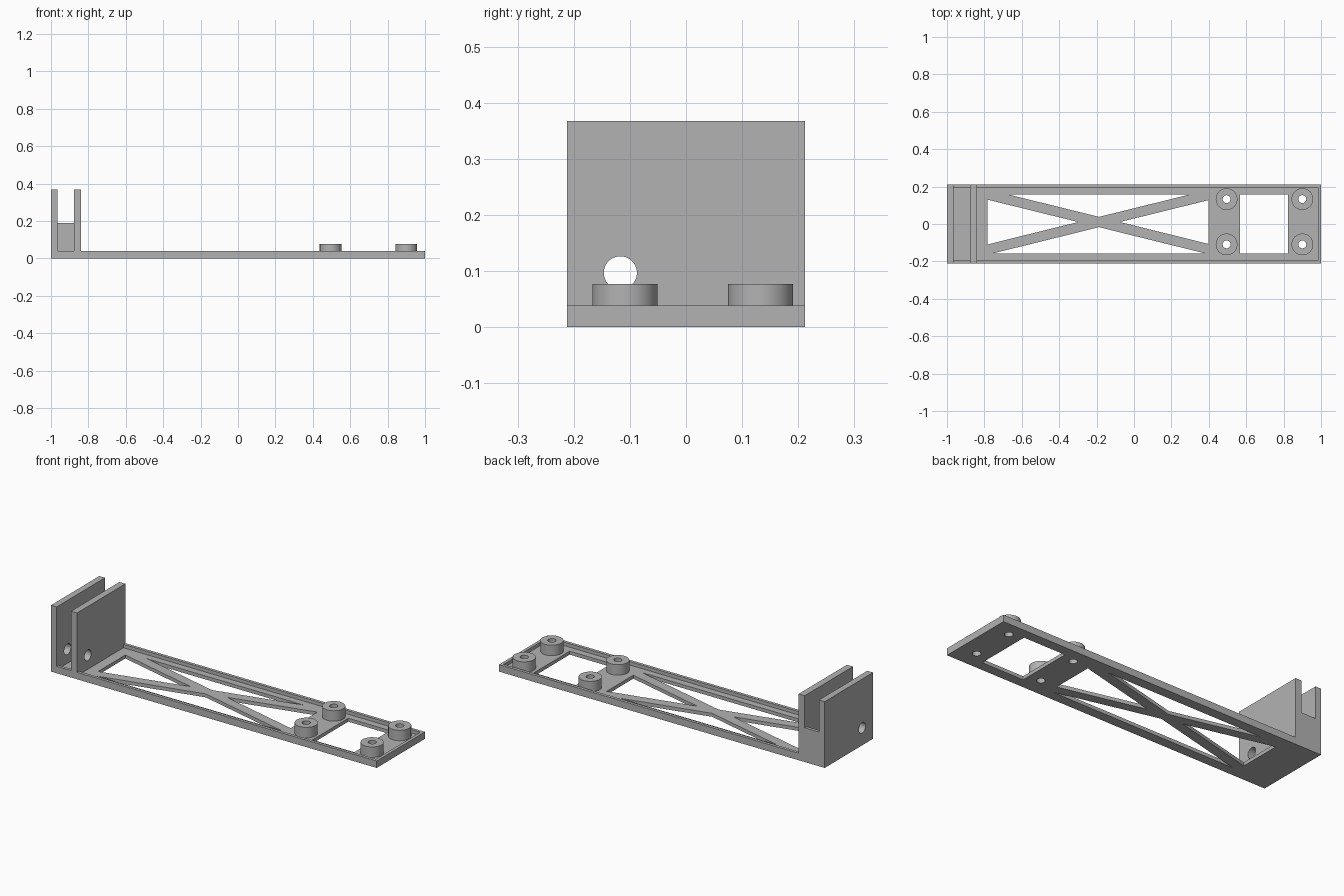
import bpy, bmesh
from math import radians
from mathutils import Matrix

default = bpy.data.objects.get("Cube")
if default:
    bpy.data.objects.remove(default, do_unlink=True)

# Single plain grey
grey = bpy.data.materials.new("plain_grey")
grey.use_nodes = True
colour = (0.45, 0.45, 0.45, 1)
grey.diffuse_color = colour
grey.node_tree.nodes["Principled BSDF"].inputs["Base Color"].default_value = colour

# Main dimensions
HALF_Y = 0.212           # half width of the bracket
INNER_Y = 0.195          # inside of the rim
FLOOR, RIM = 0.0193, 0.0385
TOP = 0.368              # top of the two uprights
BOSS_TOP = 0.0775
SLOT = (-0.965, -0.877)  # gap between the uprights
FACE = -0.84             # tray side of the second upright


def to_object(name, bm):
    bmesh.ops.recalc_face_normals(bm, faces=bm.faces)
    mesh = bpy.data.meshes.new(name)
    bm.to_mesh(mesh)
    bm.free()
    mesh.materials.append(grey)
    obj = bpy.data.objects.new(name, mesh)
    bpy.context.collection.objects.link(obj)
    return obj


def prism(name, outline, z0, z1):
    bm = bmesh.new()
    face = bm.faces.new([bm.verts.new((x, y, z0)) for x, y in outline])
    new = bmesh.ops.extrude_face_region(bm, geom=[face])["geom"]
    verts = [v for v in new if isinstance(v, bmesh.types.BMVert)]
    bmesh.ops.translate(bm, verts=verts, vec=(0, 0, z1 - z0))
    return to_object(name, bm)


def box(name, x0, x1, y0, y1, z0, z1):
    return prism(name, [(x0, y0), (x1, y0), (x1, y1), (x0, y1)], z0, z1)


def cylinder(name, radius, depth, centre, along_x=False):
    bm = bmesh.new()
    turn = Matrix.Rotation(radians(90), 4, 'Y') if along_x else Matrix()
    bmesh.ops.create_cone(bm, cap_ends=True, segments=48, radius1=radius,
                          radius2=radius, depth=depth,
                          matrix=Matrix.Translation(centre) @ turn)
    return to_object(name, bm)


def cut(target, cutter):
    cutter.hide_render = True
    mod = target.modifiers.new("cut", 'BOOLEAN')
    mod.operation, mod.solver, mod.object = 'DIFFERENCE', 'EXACT', cutter
    bpy.context.view_layer.objects.active = target
    bpy.ops.object.modifier_apply(modifier=mod.name)
    bpy.data.objects.remove(cutter, do_unlink=True)


def smooth(obj):
    bpy.ops.object.select_all(action='DESELECT')
    obj.select_set(True)
    bpy.context.view_layer.objects.active = obj
    bpy.ops.object.shade_smooth_by_angle(angle=radians(30))


# Bracket body: solid block, then the tray and the slot are cut away
body = box("bracket_body", -1, 1, -HALF_Y, HALF_Y, 0, TOP)
cut(body, box("tray_clearance", FACE, 1.2, -1, 1, RIM, 1))
cut(body, box("tray_pocket", FACE, 0.983, -INNER_Y, INNER_Y, FLOOR, 0.2))
cut(body, box("slot_pocket", *SLOT, -INNER_Y, INNER_Y, FLOOR, 1))
cut(body, box("slot_front", *SLOT, -1, -0.1, RIM, 1))
cut(body, box("slot_back", *SLOT, 0.1, 1, 0.19, 1))

# Four triangular windows leave two crossed struts
cx, cy, slope, half = -0.187, 0.0105, 0.247, 0.0275
x0, x1, wy = -0.783, 0.398, 0.157
for side in (-1, 1):
    edge = side * wy
    reach = (abs(edge - cy) - half) / slope
    cut(body, prism("strut_window", [(cx - reach, edge), (cx + reach, edge),
                                     (cx, cy + side * half)], -0.1, 0.1))
for x, side in ((x0, -1), (x1, 1)):
    rise = abs(x - cx) * slope - half
    cut(body, prism("end_window", [(x, cy - rise), (x, cy + rise),
                                   (cx + side * half / slope, cy)], -0.1, 0.1))

# Rectangular window between the bosses
cut(body, box("square_window", 0.567, 0.824, -wy, wy, -0.1, 0.1))

# Cross hole through both uprights
cut(body, cylinder("cross_hole", 0.0295, 0.5, (-0.95, -0.117, 0.097), True))

# Four mounting bosses, bored through the floor
for x, end in ((0.495, "inner"), (0.9, "outer")):
    for y, side in ((-0.109, "right"), (0.133, "left")):
        boss = cylinder(f"boss_{end}_{side}", 0.058, BOSS_TOP - FLOOR,
                        (x, y, (BOSS_TOP + FLOOR) / 2))
        for part in (boss, body):
            cut(part, cylinder("bore", 0.021, 0.4, (x, y, 0)))
        smooth(boss)
smooth(body)
